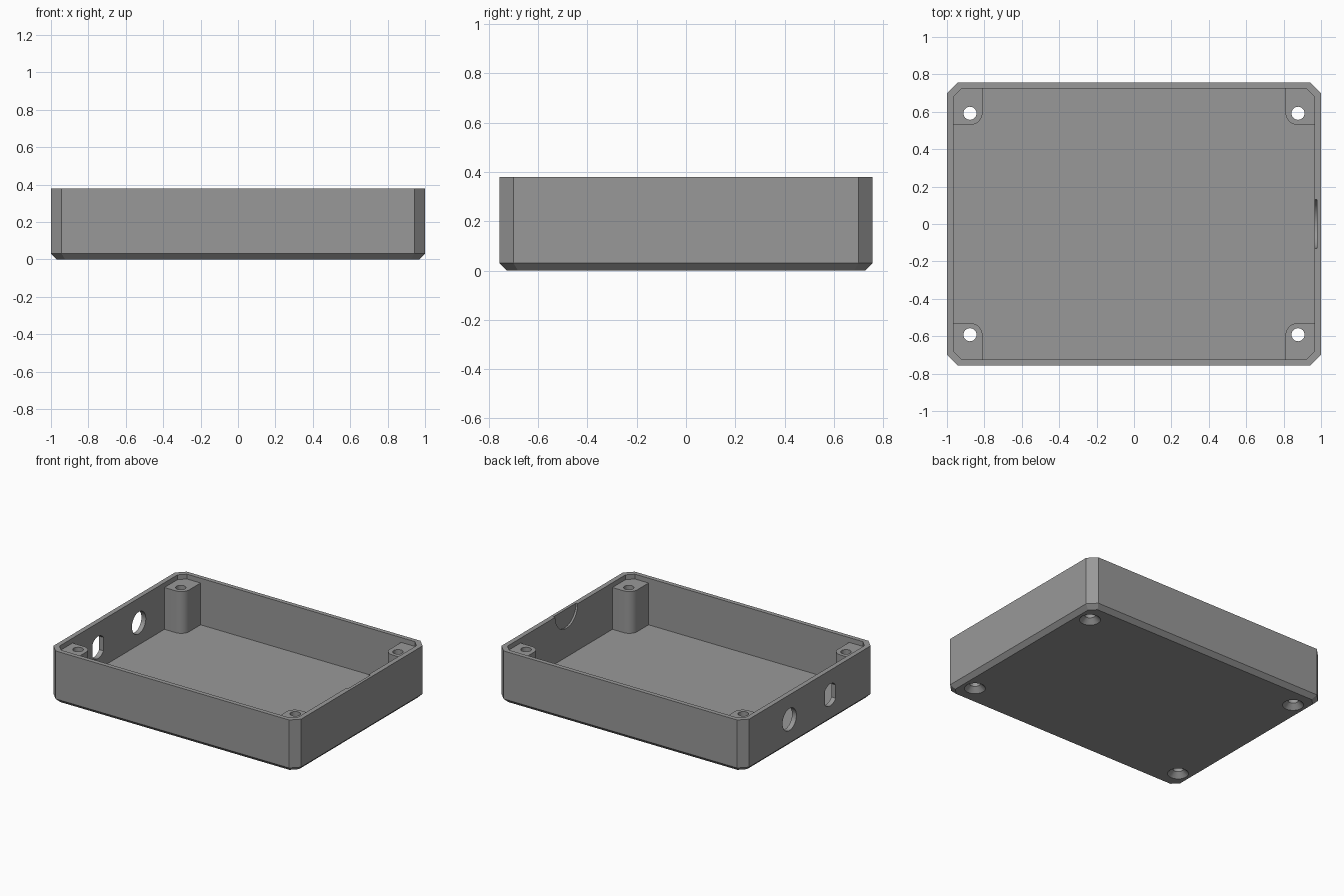
import bpy, bmesh, math
from mathutils import Matrix, Vector

if "Cube" in bpy.data.objects:
    bpy.data.objects.remove(bpy.data.objects["Cube"])

HX, HY, H = 1.0, 0.757, 0.38       # outer half sizes and height
WALL_X, WALL_Y = 0.965, 0.725      # inner wall faces
FLOOR, POST_TOP = 0.04, 0.345
HOLE_X, HOLE_Y = 0.877, 0.592      # screw positions

grey = bpy.data.materials.new("grey_plastic")
grey.diffuse_color = (0.318, 0.318, 0.318, 1)
grey.use_nodes = True
grey.node_tree.nodes["Principled BSDF"].inputs["Base Color"].default_value = grey.diffuse_color


def finish(name, bm):
    bmesh.ops.recalc_face_normals(bm, faces=bm.faces)
    mesh = bpy.data.meshes.new(name)
    bm.to_mesh(mesh)
    bm.free()
    mesh.materials.append(grey)
    obj = bpy.data.objects.new(name, mesh)
    bpy.context.collection.objects.link(obj)
    return obj


def loft(name, layers):
    """Solid through stacked outlines: a list of (points, z)."""
    bm = bmesh.new()
    rings = [[bm.verts.new((x, y, z)) for x, y in pts] for pts, z in layers]
    n = len(rings[0])
    for a, b in zip(rings, rings[1:]):
        for i in range(n):
            j = (i + 1) % n
            bm.faces.new((a[i], a[j], b[j], b[i]))
    bm.faces.new(rings[0])
    bm.faces.new(rings[-1])
    return finish(name, bm)


def octagon(hx, hy, c):
    return [(hx, -hy + c), (hx, hy - c), (hx - c, hy), (-hx + c, hy),
            (-hx, hy - c), (-hx, -hy + c), (-hx + c, -hy), (hx - c, -hy)]


def cone(name, r1, r2, start, end, axis="Z", segments=48):
    """Round solid between two points along one axis."""
    bm = bmesh.new()
    start, end = Vector(start), Vector(end)
    bmesh.ops.create_cone(bm, cap_ends=True, segments=segments, radius1=r1,
                          radius2=r2, depth=(end - start).length)
    turn = Matrix.Rotation(math.pi / 2, 4, "Y") if axis == "X" else Matrix()
    bm.transform(Matrix.Translation((start + end) / 2) @ turn)
    return finish(name, bm)


def combine(target, tool, operation="DIFFERENCE"):
    tool.hide_render = True
    mod = target.modifiers.new("shape", "BOOLEAN")
    mod.operation, mod.solver, mod.object = operation, "EXACT", tool
    bpy.context.view_layer.objects.active = target
    bpy.ops.object.modifier_apply(modifier=mod.name)
    bpy.data.objects.remove(tool)


# Outer shell with chamfered corners and bottom edge
base = loft("enclosure_base", [
    (octagon(HX - 0.03, HY - 0.03, 0.045), 0),
    (octagon(HX, HY, 0.057), 0.03),
    (octagon(HX, HY, 0.057), H)])

# Hollow interior
inner = octagon(WALL_X, WALL_Y, 0.045)
combine(base, loft("cavity", [(inner, FLOOR), (inner, 0.5)]))

# Corner screw posts, sunk into walls and floor, with one rounded corner
R = 0.065
post = [(0.81 + R - R * math.sin(a), 0.53 + R - R * math.cos(a))
        for a in (math.pi / 2 * i / 10 for i in range(11))]
post += [(0.81, 0.74), (0.935, 0.74), (0.98, 0.685), (0.98, 0.53)]
corners = [(sx, sy) for sx in (-1, 1) for sy in (-1, 1)]
for sx, sy in corners:
    outline = [(sx * x, sy * y) for x, y in post]
    combine(base, loft("screw_post", [(outline, 0.02), (outline, POST_TOP)]), "UNION")

# Screw holes, countersunk from below
for sx, sy in corners:
    x, y = sx * HOLE_X, sy * HOLE_Y
    combine(base, cone("screw_hole", 0.035, 0.035, (x, y, -0.05), (x, y, 0.5), segments=32))
    combine(base, cone("countersink", 0.08, 0.03, (x, y, -0.01), (x, y, 0.04), segments=32))

# Cable notch in the right rim, with a wider groove on the inside
combine(base, cone("cable_notch", 0.095, 0.095, (0.93, 0, H), (1.1, 0, H), "X"))
combine(base, cone("cable_groove", 0.13, 0.13, (0.93, 0, H), (0.979, 0, H), "X"))

# Round socket hole in the left wall
combine(base, cone("round_socket", 0.08, 0.08, (-1.1, 0.235, 0.2), (-0.9, 0.235, 0.2), "X"))

# Flat-sided socket hole in the left wall
flat = cone("flat_socket", 0.08, 0.08, (-1.1, -0.235, 0.2), (-0.9, -0.235, 0.2), "X")
for v in flat.data.vertices:
    v.co.y = max(-0.235 - 0.063, min(-0.235 + 0.063, v.co.y))
combine(base, flat)

# Smooth the round surfaces, keep hard edges
bpy.ops.object.select_all(action="DESELECT")
base.select_set(True)
bpy.context.view_layer.objects.active = base
bpy.ops.object.shade_smooth_by_angle(angle=math.radians(30))
